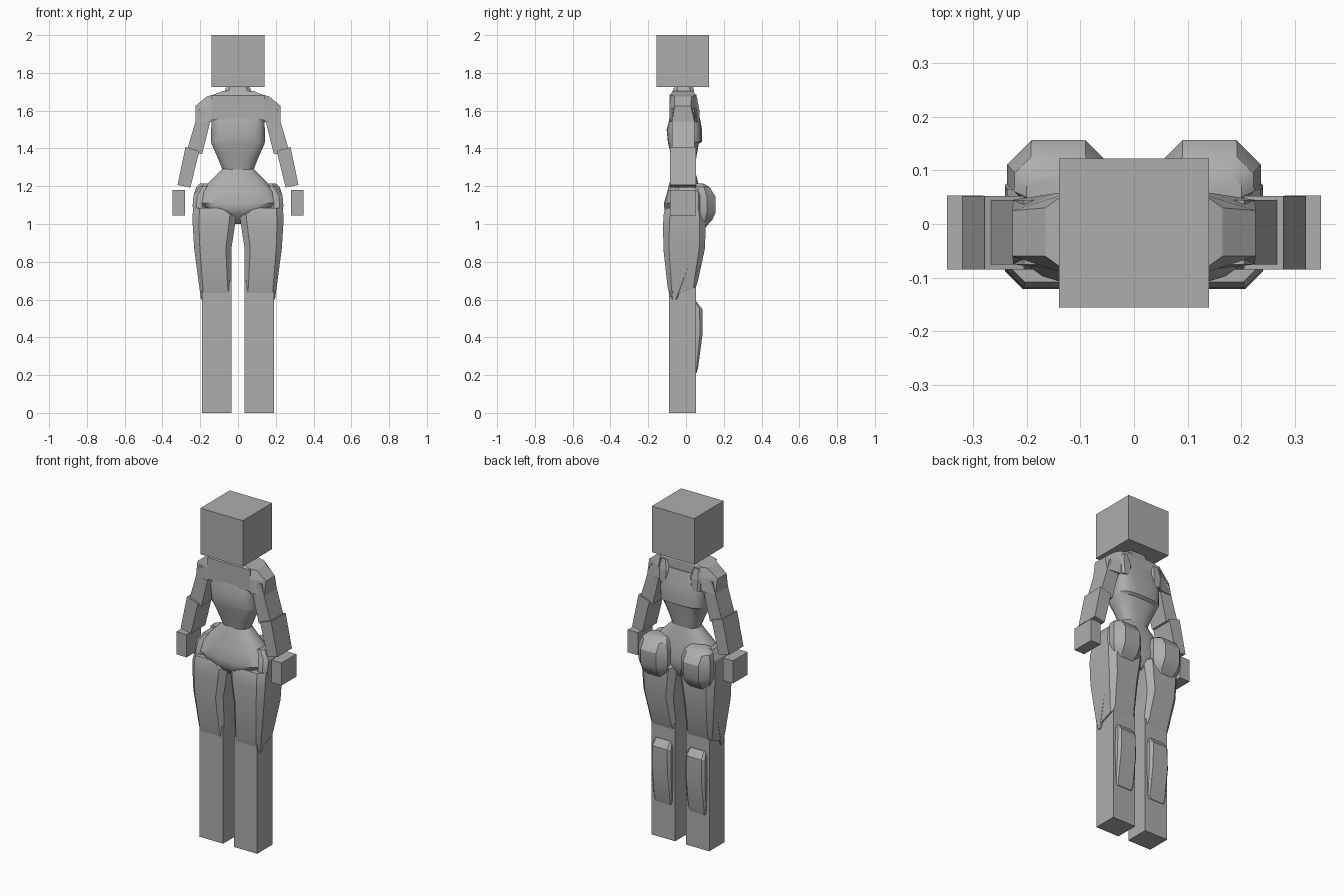
import bpy, bmesh, math

grey = bpy.data.materials.new("plain_grey")
grey.diffuse_color = (0.42, 0.42, 0.42, 1)


def loft(name, rings, smooth=False):
    """Skin a list of equal-length point rings and cap both ends."""
    bm = bmesh.new()
    vs = [[bm.verts.new(p) for p in r] for r in rings]
    n = len(vs[0])
    for a, b in zip(vs, vs[1:]):
        for i in range(n):
            bm.faces.new((a[i], a[(i + 1) % n], b[(i + 1) % n], b[i]))
    bm.faces.new(vs[0])
    bm.faces.new(vs[-1])
    bmesh.ops.recalc_face_normals(bm, faces=bm.faces)
    me = bpy.data.meshes.new(name)
    bm.to_mesh(me)
    bm.free()
    me.materials.append(grey)
    ob = bpy.data.objects.new(name, me)
    bpy.context.collection.objects.link(ob)
    if smooth:
        bpy.ops.object.select_all(action='DESELECT')
        bpy.context.view_layer.objects.active = ob
        ob.select_set(True)
        bpy.ops.object.shade_smooth_by_angle(angle=math.radians(30))
    return ob


def rect(z, x0, x1, y0, y1, sx=0, sy=0):
    """Rectangle ring; sx and sy tilt it along x and y."""
    mx = (x0 + x1) / 2
    return [(x, y, z + sx * (x - mx) + sy * y)
            for x, y in ((x0, y0), (x1, y0), (x1, y1), (x0, y1))]


def octo(z, x0, x1, y0, y1, c, sy=0):
    """Rectangle ring with cut corners of size c."""
    pts = ((x0 + c, y0), (x1 - c, y0), (x1, y0 + c), (x1, y1 - c),
           (x1 - c, y1), (x0 + c, y1), (x0, y1 - c), (x0, y0 + c))
    return [(x, y, z + sy * y) for x, y in pts]


def oval(z, hw, y0, y1, p=3.0, n=20):
    """Rounded ring (superellipse) centred on x = 0."""
    out = []
    for i in range(n):
        t = 2 * math.pi * (i + 0.5) / n
        c, s = math.cos(t), math.sin(t)
        out.append((hw * math.copysign(abs(c) ** (2 / p), c),
                    (y0 + y1) / 2 + (y1 - y0) / 2 * math.copysign(abs(s) ** (2 / p), s), z))
    return out


def pair(name, rings, smooth=False):
    """Build a part on both sides of the body."""
    for side, s in (("right", 1), ("left", -1)):
        loft(f"{name}_{side}", [[(s * x, y, z) for x, y, z in r] for r in rings], smooth)


# Head and neck
loft("head", [rect(1.725, -.14, .14, -.155, .122), rect(2.0, -.14, .14, -.155, .122)])
loft("neck", [octo(1.66, -.09, .09, -.08, .05, .02), octo(1.74, -.055, .055, -.06, .035, .02)])

# Upper chest block with sloped shoulders line
loft("upper_chest", [rect(1.55, -.14, .14, -.088, .055), rect(1.68, -.14, .14, -.088, .052),
                     rect(1.705, -.08, .08, -.07, .04)])

# Rib cage, waist and pelvis
loft("rib_cage", [oval(1.28, .08, -.06, .045, 2.5), oval(1.35, .108, -.075, .055, 2.8),
                  oval(1.425, .142, -.095, .068, 3.2), oval(1.435, .143, -.097, .085, 3.2),
                  oval(1.50, .143, -.103, .085, 3.6), oval(1.55, .141, -.09, .076, 4),
                  oval(1.63, .135, -.08, .058, 4)], True)
loft("pelvis", [oval(1.00, .02, -.05, .06), oval(1.05, .09, -.105, .085),
                oval(1.075, .17, -.115, .085), oval(1.11, .215, -.118, .085),
                oval(1.17, .20, -.10, .075, 2.7), oval(1.22, .155, -.088, .065, 2.5),
                oval(1.295, .08, -.06, .045, 2.5)], True)

# Small muscles behind the shoulders
pair("shoulder_blade", [octo(1.54, .075, .135, .03, .072, .012),
                        octo(1.61, .07, .14, .03, .07, .012),
                        octo(1.67, .085, .13, .03, .058, .01)])

# Arms
pair("shoulder", [[(.14, -.085, 1.54), (.225, -.075, 1.54), (.225, .045, 1.54), (.14, .055, 1.54)],
                  [(.14, -.088, 1.62), (.226, -.06, 1.625), (.226, .025, 1.625), (.14, .058, 1.62)],
                  [(.13, -.085, 1.685), (.165, -.06, 1.675), (.165, .03, 1.675), (.13, .055, 1.685)]])
pair("upper_arm", [rect(1.38, .19, .27, -.075, .045, .27), rect(1.60, .135, .205, -.075, .045, .27)])
pair("forearm", [rect(1.20, .252, .32, -.085, .052, .2), rect(1.397, .205, .278, -.085, .052, .3)])
pair("hand", [rect(1.045, .28, .348, -.085, .053), rect(1.18, .28, .348, -.085, .053)])

# Legs
pair("lower_leg", [rect(0, .035, .19, -.09, .052), rect(.70, .035, .19, -.09, .052)])
pair("thigh", [octo(.645, .036, .198, -.085, .052, .012, .38),
               octo(.69, .035, .206, -.098, .064, .02, .2),
               octo(.87, .035, .232, -.12, .10, .03),
               octo(1.00, .015, .24, -.121, .105, .033),
               octo(1.05, .008, .24, -.119, .105, .035),
               octo(1.085, .05, .238, -.108, .10, .035)], True)
# Outer hip wedge running up beside the pelvis
pair("outer_hip", [octo(.60, .185, .196, -.075, -.05, .004),
                   octo(.85, .18, .229, -.085, .06, .02),
                   octo(1.10, .17, .24, -.085, .085, .02),
                   octo(1.15, .165, .236, -.07, .085, .02),
                   octo(1.20, .15, .20, -.05, .075, .015)], True)

# Buttocks
pair("buttock", [octo(.985, .08, .20, .03, .105, .02),
                 octo(1.02, .055, .225, .03, .138, .035),
                 octo(1.06, .045, .236, .03, .156, .045),
                 octo(1.145, .045, .236, .03, .156, .045),
                 octo(1.195, .06, .222, .03, .125, .03),
                 octo(1.215, .08, .20, .03, .09, .02)], True)

# Calves
pair("calf", [octo(.21, .06, .165, .035, .056, .006),
              octo(.24, .053, .172, .035, .064, .008),
              octo(.42, .048, .177, .03, .088, .014),
              octo(.55, .05, .175, .03, .086, .014),
              octo(.59, .06, .165, .03, .055, .008)], True)
